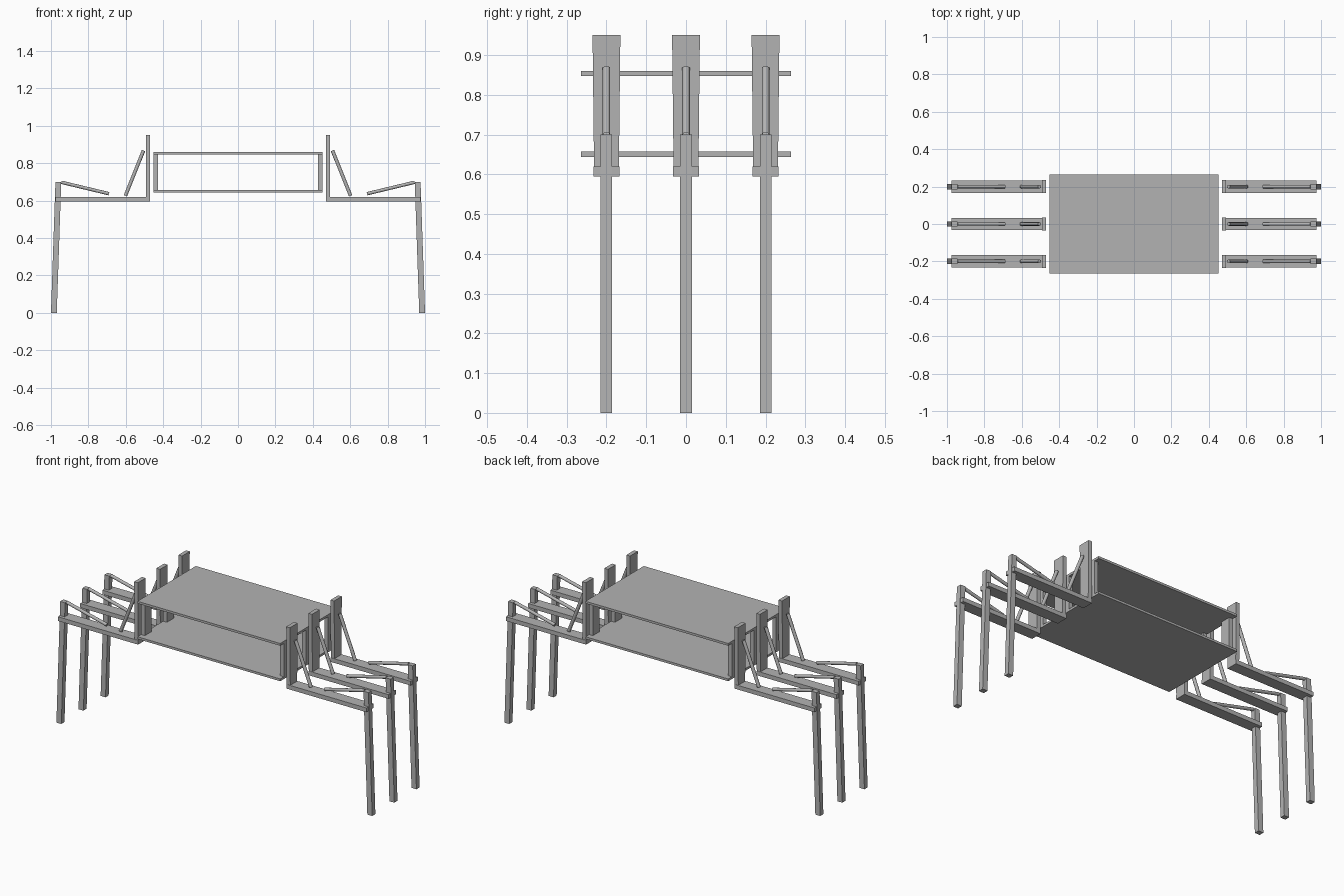
import bpy
import bmesh
from mathutils import Vector

if "Cube" in bpy.data.objects:
    bpy.data.objects.remove(bpy.data.objects["Cube"])

grey = bpy.data.materials.new("plain grey")
grey.diffuse_color = (0.45, 0.45, 0.45, 1)
grey.use_nodes = True
grey.node_tree.nodes["Principled BSDF"].inputs["Base Color"].default_value = grey.diffuse_color


def finish(name, bm):
    bmesh.ops.recalc_face_normals(bm, faces=bm.faces)
    mesh = bpy.data.meshes.new(name)
    bm.to_mesh(mesh)
    bm.free()
    mesh.materials.append(grey)
    ob = bpy.data.objects.new(name, mesh)
    bpy.context.collection.objects.link(ob)
    return ob


def bar(name, bottom, top):
    """Six-sided bar; each end is (x0, x1, y centre, half width, z)."""
    bm = bmesh.new()
    rings = []
    for x0, x1, y, h, z in (bottom, top):
        rings.append([bm.verts.new(p) for p in
                      ((x0, y - h, z), (x1, y - h, z), (x1, y + h, z), (x0, y + h, z))])
    lo, hi = rings
    bm.faces.new(lo[::-1])
    bm.faces.new(hi)
    for i in range(4):
        j = (i + 1) % 4
        bm.faces.new((lo[i], lo[j], hi[j], hi[i]))
    return finish(name, bm)


def rod(name, a, b, radius):
    a, b = Vector(a), Vector(b)
    bm = bmesh.new()
    bmesh.ops.create_cone(bm, cap_ends=True, segments=16, radius1=radius,
                          radius2=radius, depth=(b - a).length)
    turn = (b - a).to_track_quat('Z', 'Y').to_matrix()
    bmesh.ops.rotate(bm, verts=bm.verts, cent=(0, 0, 0), matrix=turn)
    bmesh.ops.translate(bm, verts=bm.verts, vec=(a + b) / 2)
    for f in bm.faces:
        f.smooth = len(f.verts) == 4
    for e in bm.edges:
        e.smooth = all(f.smooth for f in e.link_faces)
    return finish(name, bm)


# Body plates
for name, z in (("lower_plate", 0.644), ("upper_plate", 0.847)):
    bar(name, (-0.452, 0.452, 0, 0.264, z), (-0.452, 0.452, 0, 0.264, z + 0.013))

# Three legs on each side
for side, s in (("left", -1), ("right", 1)):
    for place, y in (("front", -0.2), ("middle", 0), ("back", 0.2)):
        tag = side + "_" + place + "_"
        # spacer between the plates
        bar(tag + "spacer", (s * 0.428, s * 0.452, y, 0.031, 0.657),
            (s * 0.428, s * 0.452, y, 0.031, 0.847))
        # upright hip board, a little wider at the top
        bar(tag + "hip", (s * 0.47, s * 0.493, y, 0.031, 0.596),
            (s * 0.47, s * 0.493, y, 0.035, 0.95))
        # horizontal upper leg
        bar(tag + "upper_leg", (s * 0.47, s * 0.976, y, 0.033, 0.595),
            (s * 0.47, s * 0.976, y, 0.033, 0.619))
        # lower leg, leaning outward
        bar(tag + "lower_leg", (s * 0.969, s * 1.0, y, 0.0145, 0),
            (s * 0.945, s * 0.976, y, 0.0145, 0.7))
        # actuator rods
        rod(tag + "hip_rod", (s * 0.505, y, 0.868), (s * 0.602, y, 0.626), 0.0095)
        rod(tag + "knee_rod", (s * 0.69, y, 0.637), (s * 0.944, y, 0.698), 0.009)
